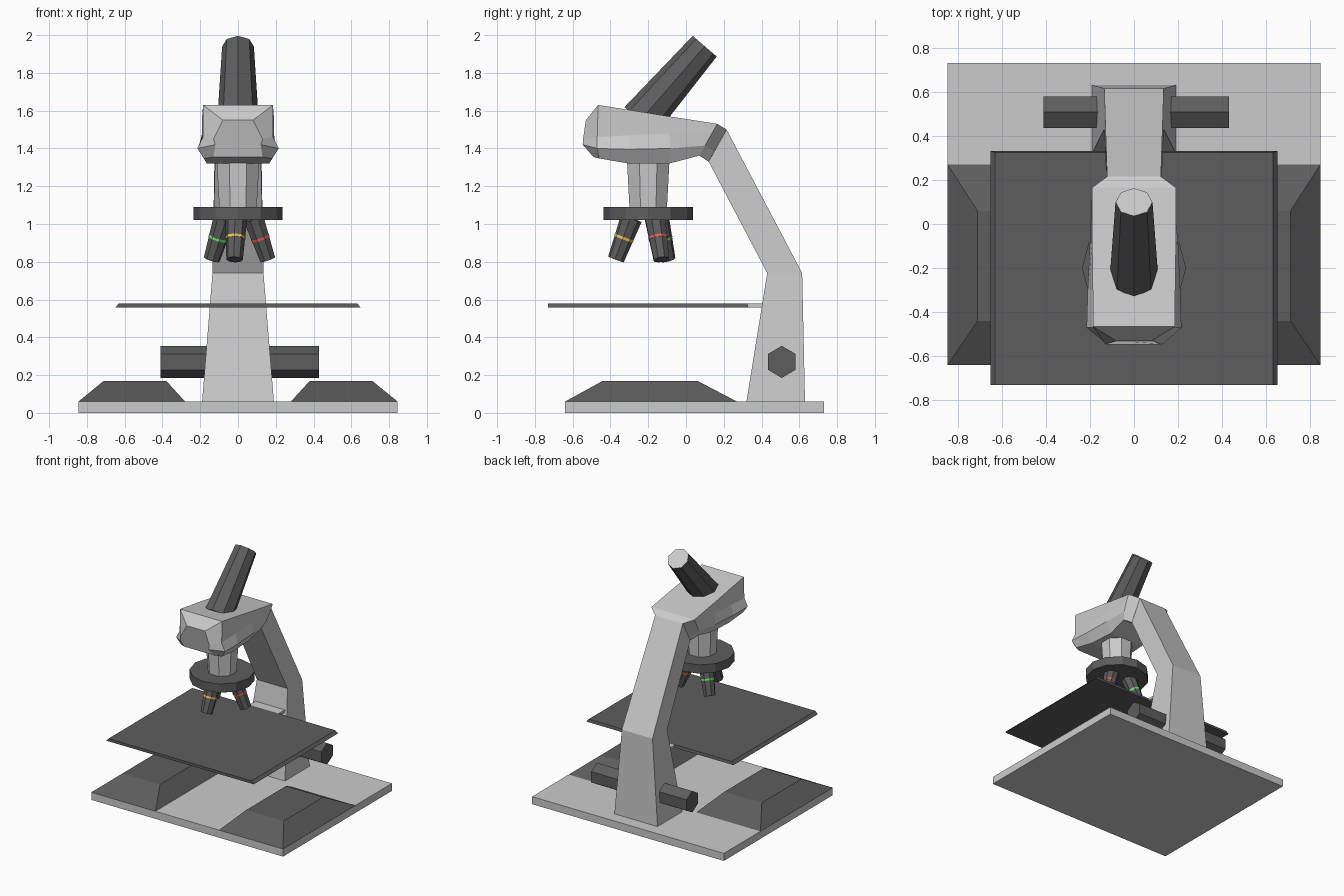
import bpy, bmesh
from math import sin, cos, radians, tau
from mathutils import Vector

if "Cube" in bpy.data.objects:
    bpy.data.objects.remove(bpy.data.objects["Cube"])


def mat(name, r, g, b):
    m = bpy.data.materials.new(name)
    m.diffuse_color = (r, g, b, 1)
    m.use_nodes = True
    m.node_tree.nodes["Principled BSDF"].inputs["Base Color"].default_value = m.diffuse_color
    return m


DARK = mat("dark", 0.11, 0.11, 0.11)
BANDS = [("yellow", mat("yellow", 0.9, 0.6, 0.08)),
         ("red", mat("red", 0.85, 0.12, 0.1)),
         ("green", mat("green", 0.15, 0.8, 0.15))]


def loft(name, rings, material=None):
    """Skin equal-length rings of points and cap both ends."""
    bm = bmesh.new()
    vs = [[bm.verts.new(p) for p in r] for r in rings]
    for a, b in zip(vs, vs[1:]):
        for i in range(len(a)):
            j = (i + 1) % len(a)
            bm.faces.new((a[i], a[j], b[j], b[i]))
    bm.faces.new(vs[0])
    bm.faces.new(vs[-1])
    bmesh.ops.recalc_face_normals(bm, faces=bm.faces)
    me = bpy.data.meshes.new(name)
    bm.to_mesh(me)
    bm.free()
    ob = bpy.data.objects.new(name, me)
    bpy.context.collection.objects.link(ob)
    if material:
        me.materials.append(material)
    return ob


def rect(x0, x1, y0, y1, z):
    return [(x0, y0, z), (x1, y0, z), (x1, y1, z), (x0, y1, z)]


def tube(name, p0, p1, r0, r1, sides, material=None, turn=0):
    """Tapered prism between two points."""
    p0, p1 = Vector(p0), Vector(p1)
    q = (p1 - p0).to_track_quat('Z', 'Y')
    def ring(p, r):
        return [p + q @ Vector((r * cos(tau * i / sides + turn),
                                r * sin(tau * i / sides + turn), 0)) for i in range(sides)]
    return loft(name, [ring(p0, r0), ring(p1, r1)], material)


def mirrored(half):
    """Close a half section (top to bottom) across x = 0."""
    pts = [(x, y, z) for y, z, x in half]
    return pts + [(-x, y, z) for x, y, z in reversed(pts)]


# Base plate and sloped pads
loft("base", [rect(-.845, .845, -.64, .73, z) for z in (0, .06)])
for s, side in ((1, "right"), (-1, "left")):
    loft(side + "_pad", [rect(s * .28, s * .845, -.64, .27, .06),
                         rect(s * .38, s * .71, -.44, .06, .17)], DARK)

# Stage and its bracket
loft("stage", [rect(-.65, .65, -.73, .33, .558), rect(-.63, .63, -.73, .325, .58)], DARK)
loft("stage_bracket", [rect(-.13, .13, .3, .45, z) for z in (.559, .579)])

# Bent arm
loft("arm", [mirrored(s) for s in (
    [(.63, .06, .19), (.32, .06, .19)],
    [(.615, .74, .135), (.43, .74, .135)],
    [(.215, 1.50, .122), (.12, 1.33, .122)])])

# Faceted head, front to back
loft("head", [mirrored(s) for s in (
    [(-.53, 1.55, .08), (-.545, 1.45, .13), (-.547, 1.42, .12), (-.49, 1.355, .13)],
    [(-.465, 1.63, .185), (-.47, 1.46, .185), (-.47, 1.40, .215), (-.46, 1.347, .18)],
    [(-.30, 1.604, .187), (-.30, 1.47, .187), (-.30, 1.395, .21), (-.30, 1.32, .165)],
    [(-.09, 1.57, .19), (-.09, 1.48, .19), (-.08, 1.40, .20), (-.09, 1.32, .15)],
    [(.165, 1.53, .19), (.14, 1.485, .19), (.10, 1.415, .18), (.07, 1.362, .16)],
    [(.215, 1.50, .122), (.19, 1.455, .122), (.15, 1.384, .122), (.12, 1.33, .122)])])

# Eyepiece tube with lens
axis = Vector((0, .655, .756))
top = Vector((0, .098, 1.94))
tube("eyepiece", top - axis * .52, top, .11, .084, 8, DARK)
tube("eyepiece_lens", top - axis * .01, top + axis * .002, .083, .083, 8)

# Neck and revolving nosepiece
tube("neck", (0, -.2, 1.08), (0, -.2, 1.34), .107, .122, 8, turn=tau / 16)
tube("nosepiece", (0, -.2, 1.02), (0, -.2, 1.09), .236, .236, 12, DARK)

# Splayed objectives with colour bands
for k, (label, colour) in enumerate(BANDS):
    a = radians(-96 + 120 * k)
    out = Vector((cos(a), sin(a), 0))
    p0 = Vector((0, -.2, 1.03)) + out * .09
    p1 = Vector((0, -.2, .812)) + out * .172
    tube(label + "_objective", p0, p1, .058, .044, 8, DARK)
    tube(label + "_band", p0.lerp(p1, .45), p0.lerp(p1, .51), .0535, .0525, 8, colour)

# Focus knobs
for x0, x1, side in ((.12, .43, "right"), (-.12, -.41, "left")):
    loft(side + "_focus_knob", [[(x, .507 + .083 * sin(tau * i / 6), .27 + .085 * cos(tau * i / 6))
                                 for i in range(6)] for x in (x0, x1)], DARK)
